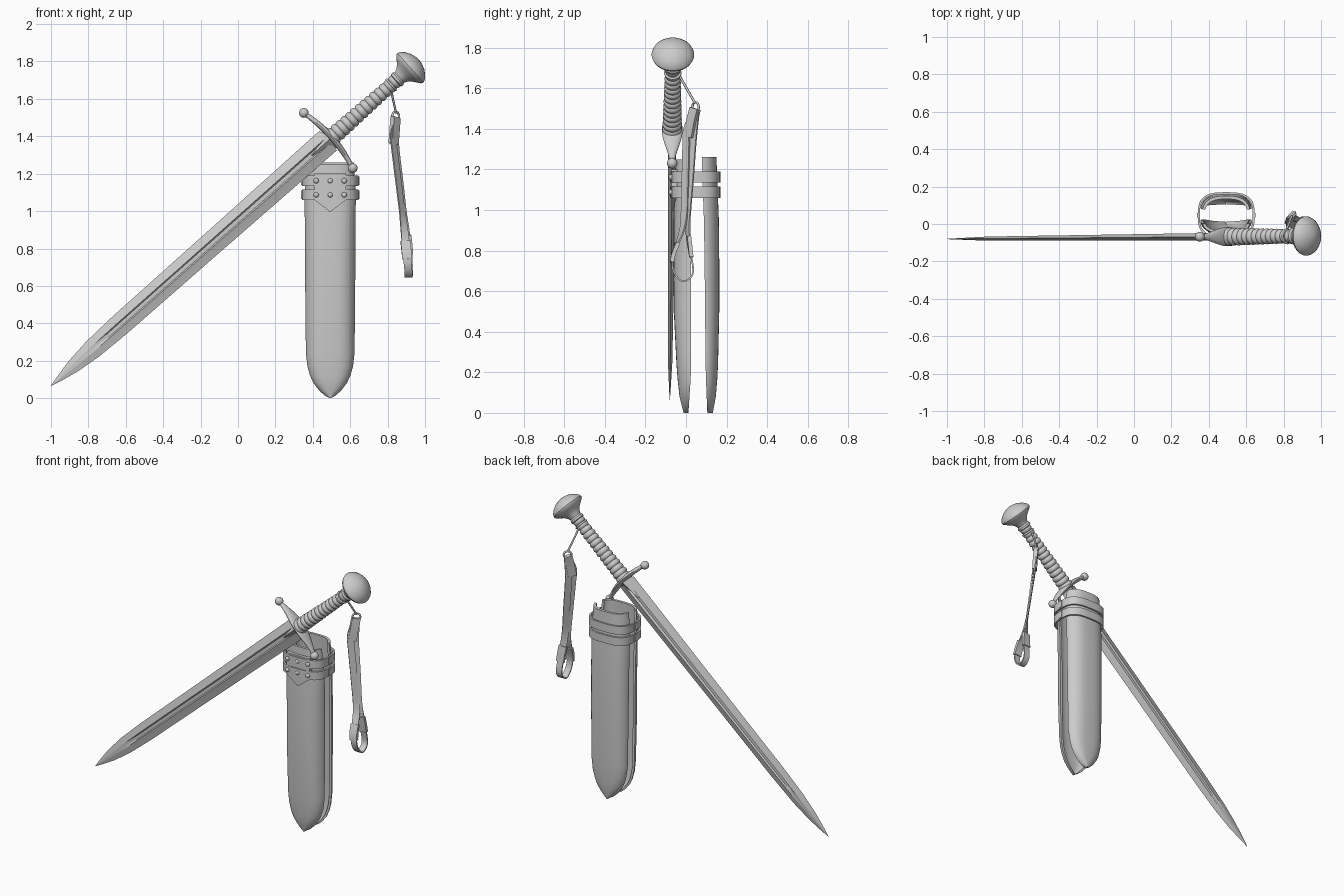
import bpy, bmesh, math
from mathutils import Matrix, Vector

cube = bpy.data.objects.get("Cube")
if cube:
    bpy.data.objects.remove(cube, do_unlink=True)

grey = bpy.data.materials.new("plain_grey")
grey.use_nodes = True
grey.diffuse_color = (0.6, 0.6, 0.6, 1)
grey.node_tree.nodes["Principled BSDF"].inputs["Base Color"].default_value = (0.6, 0.6, 0.6, 1)

# Sword frame: local z runs from tip to pommel, local x across the blade
axis = Vector((0.749, 0.006, 0.663)).normalized()
across = Vector((-0.663, 0, 0.749)).normalized()
SWORD = Matrix((across, axis.cross(across), axis)).transposed().to_4x4()
SWORD.translation = (-1, -0.08, 0.065)
WORLD = Matrix()
CX = 0.493  # scabbard centre line


def finish(name, bm, frame=WORLD):
    bmesh.ops.recalc_face_normals(bm, faces=bm.faces)
    mesh = bpy.data.meshes.new(name)
    bm.to_mesh(mesh)
    bm.free()
    mesh.materials.append(grey)
    obj = bpy.data.objects.new(name, mesh)
    obj.matrix_world = frame
    bpy.context.collection.objects.link(obj)
    bpy.ops.object.select_all(action="DESELECT")
    obj.select_set(True)
    bpy.context.view_layer.objects.active = obj
    bpy.ops.object.shade_smooth_by_angle(angle=math.radians(38))
    return obj


def loft(name, rings, frame=WORLD, wrap=False):
    """Skin closed rings of equal size; cap the ends unless wrapped."""
    bm = bmesh.new()
    rows = [[bm.verts.new(p) for p in ring] for ring in rings]
    n = len(rows[0])
    pairs = list(zip(rows, rows[1:])) + ([(rows[-1], rows[0])] if wrap else [])
    for a, b in pairs:
        for i in range(n):
            j = (i + 1) % n
            bm.faces.new((a[i], a[j], b[j], b[i]))
    if not wrap:
        bm.faces.new(rows[0])
        bm.faces.new(rows[-1])
    return finish(name, bm, frame)


def lathe(name, profile, frame, sides=32):
    angles = [math.tau * i / sides for i in range(sides)]
    return loft(name, [[(r * math.cos(a), r * math.sin(a), z) for a in angles]
                       for r, z in profile], frame)


def ball(name, centre, radius, frame=WORLD, squash=1):
    bm = bmesh.new()
    bmesh.ops.create_uvsphere(bm, u_segments=20, v_segments=12, radius=radius)
    bmesh.ops.scale(bm, vec=(1, squash, 1), verts=bm.verts)
    bmesh.ops.translate(bm, vec=centre, verts=bm.verts)
    return finish(name, bm, frame)


def interp(table, t):
    for (a, u), (b, v) in zip(table, table[1:]):
        if t <= b:
            return u + (v - u) * max(0, t - a) / (b - a)
    return table[-1][1]


def smooth_path(points, steps=8):
    """Catmull-Rom samples through the points."""
    p = [Vector(q) for q in points]
    p = [2 * p[0] - p[1]] + p + [2 * p[-1] - p[-2]]
    out = []
    for a, b, c, d in zip(p, p[1:], p[2:], p[3:]):
        for k in range(steps):
            t = k / steps
            out.append(0.5 * (2 * b + (c - a) * t + (2 * a - 5 * b + 4 * c - d) * t * t
                              + (3 * b - a - 3 * c + d) * t ** 3))
    return out + [p[-2]]


def tangent(path, i):
    return (path[min(i + 1, len(path) - 1)] - path[max(i - 1, 0)]).normalized()


# Blade with a fuller down each face
half_width = [(0, 0.001), (0.06, 0.016), (0.16, 0.037), (0.3, 0.053), (0.5, 0.06),
              (1.2, 0.064), (1.98, 0.07)]
blade = []
for s in (0, 0.03, 0.06, 0.1, 0.16, 0.23, 0.3, 0.36, 0.42, 0.5, 0.8, 1.2, 1.6, 1.98):
    w = interp(half_width, s)
    t = interp([(0, 0.001), (0.3, 0.011), (1.98, 0.021)], s)
    floor = t * interp([(0.28, 1), (0.42, 0.35)], s)
    side = [(w, 0), (0.36 * w, t * 0.85), (0.27 * w, t), (0.16 * w, floor), (-0.16 * w, floor),
            (-0.27 * w, t), (-0.36 * w, t * 0.85)]
    blade.append([(x, y, s) for x, y in side] + [(-x, -y, s) for x, y in side])
loft("blade", blade, SWORD)
loft("blade_collar", [[(a * x, b * y, s) for x, y in ((1, 0), (0, 1), (-1, 0), (0, -1))]
                      for s, a, b in ((1.86, 0.005, 0.012), (1.99, 0.06, 0.038))], SWORD)

# Leaf-shaped crossguard, bowed toward the pommel, with ball ends
guard = []
for i in range(25):
    u = -1 + i / 12
    leaf = 1 - u * u
    guard.append([(0.195 * u, (0.013 + 0.038 * leaf ** 2) * math.cos(a),
                   1.98 + 0.025 * leaf + (0.011 + 0.006 * leaf) * math.sin(a))
                  for a in [math.tau * k / 16 for k in range(16)]])
loft("crossguard", guard, SWORD)
for side in (-1, 1):
    ball("guard_ball", (0.197 * side, 0, 1.98), 0.026, SWORD)

# Ribbed grip
RIBS, STEPS = 14, 8
grip = []
for i in range(RIBS * STEPS + 1):
    t = i / (RIBS * STEPS)
    bump = abs(math.sin(math.pi * i / STEPS)) ** 0.7
    grip.append((0.041 - 0.011 * t + 0.008 * bump, 2.0 + 0.47 * t))
lathe("grip", grip, SWORD)

# Mushroom pommel
lathe("pommel", [(0.03, 2.455), (0.043, 2.465), (0.044, 2.478), (0.037, 2.488), (0.044, 2.505),
                 (0.06, 2.524), (0.084, 2.542), (0.101, 2.555), (0.105, 2.566), (0.1, 2.58),
                 (0.082, 2.6), (0.055, 2.617), (0.025, 2.627), (0.002, 2.63)], SWORD, 40)

# Scabbard: two curved shells facing each other
shell_width = [(0, 0.004), (0.015, 0.03), (0.04, 0.058), (0.08, 0.089), (0.12, 0.108),
               (0.17, 0.122), (0.24, 0.13), (0.5, 0.133), (1.1, 0.137), (1.25, 0.126)]
U = [math.sin(math.pi / 2 * k / 12) for k in range(-12, 13)]


def shell(name, top, edge, centre):
    rings = []
    for z in [q[0] for q in shell_width[:-1]] + [0.32, 0.75, 0.95, top]:
        w, e, c = interp(shell_width, z), interp(edge, z), interp(centre, z)
        inset = min(0.016, w * 0.4)
        inner = c + math.copysign(min(0.017, abs(e - c) * 0.5), e - c)
        rows = []
        for half, deep, order in ((w, c, U), (w - inset, inner, U[::-1])):
            rows += [(CX + half * u, e + (deep - e) * max(0, 1 - abs(u) ** 3) ** 0.6, z)
                     for u in order]
        rings.append(rows)
    rings.sort(key=lambda r: r[0][2])
    return loft(name, rings)


shell("scabbard_front", 1.25, [(0, 0.012), (0.2, 0.025), (0.9, 0.025), (1.25, 0.002)],
      [(0, -0.012), (0.08, -0.032), (0.2, -0.045), (0.5, -0.06), (0.9, -0.062), (1.25, -0.052)])
shell("scabbard_back", 1.26, [(0, 0.105), (0.2, 0.097), (0.9, 0.09), (1.25, 0.078)],
      [(0, 0.132), (0.08, 0.147), (0.2, 0.157), (0.5, 0.164), (0.9, 0.164), (1.25, 0.15)])


# Straps around the mouth of the scabbard
def power(v):
    return math.copysign(abs(v) ** 0.667, v)


def band(name, low, high, grow=0.0):
    rings = []
    for i in range(64):
        a = math.tau * i / 64
        c, s = power(math.cos(a)), power(math.sin(a))
        ring = []
        for off, z in ((0, low), (0, high), (-0.011, high), (-0.011, low)):
            k = off + grow
            ring.append((CX + (0.152 + k) * c, 0.046 + (0.124 + k) * s, z))
        rings.append(ring)
    return loft(name, rings, wrap=True)


for low in (1.06, 1.135):
    band("scabbard_strap", low, low + 0.055)
    for x in (-0.075, 0, 0.075):
        ball("strap_stud", (CX + x, -0.075, low + 0.027), 0.014, squash=0.75)
    for side in (-1, 1):  # loops covering the gap at each side
        loft("strap_keeper", [[(CX + side * x, y, z) for x, z in
                               ((0.141, low + 0.005), (0.156, low + 0.005),
                                (0.156, low + 0.05), (0.141, low + 0.05))]
                              for y in (0.035, 0.06)])

# Pointed leather flap under the straps
loft("strap_flap", [[(CX + x, y, z) for x, z in
                     ((-0.085, 1.2), (-0.085, 1.06), (0, 0.995), (0.085, 1.06), (0.085, 1.2))]
                    for y in (-0.072, -0.045)])

# Wrist strap: cord on the grip, ring, looped ribbon
cord = smooth_path([(0.815, -0.04, 1.685), (0.82, -0.02, 1.64), (0.835, 0.02, 1.57),
                    (0.845, 0.045, 1.525)])
rings = []
for i, p in enumerate(cord):
    t = tangent(cord, i)
    n = t.cross(Vector((1, 0, 0))).normalized()
    b = t.cross(n)
    rings.append([p + 0.006 * (n * math.cos(a) + b * math.sin(a))
                  for a in [math.tau * k / 10 for k in range(10)]])
loft("wrist_cord", rings)


def torus(name, centre, major, minor, frame, sides=32):
    place = Matrix.Translation(centre) @ frame
    loft(name, [[((major + minor * math.cos(b)) * math.cos(a),
                  (major + minor * math.cos(b)) * math.sin(a), minor * math.sin(b))
                 for b in [math.tau * k / 10 for k in range(10)]]
                for a in [math.tau * k / sides for k in range(sides)]], place, wrap=True)


torus("wrist_ring", (0.843, 0.047, 1.507), 0.024, 0.006,
      Matrix.Rotation(0.7, 4, "Z") @ Matrix.Rotation(math.pi / 2, 4, "X"))
torus("cord_wrap", SWORD @ Vector((0, 0, 2.43)), 0.037, 0.006, SWORD.to_3x3().to_4x4())


def ribbon(name, path, width, thick, twist):
    rows = []
    for i, p in enumerate(path):
        angle = twist * min(1, max(0, (p.z - 0.75) / 0.25))
        t = tangent(path, i)
        w = Vector((math.cos(angle), math.sin(angle), 0))
        w = (w - t * w.dot(t)).normalized()
        n = t.cross(w)
        rows.append([p + w * width * a + n * thick * b
                     for a, b in ((1, 1), (-1, 1), (-1, -1), (1, -1))])
    return loft(name, rows)


strap = smooth_path([(0.842, 0.047, 1.485), (0.83, 0.005, 1.4), (0.84, 0, 1.3), (0.865, -0.005, 1.1),
                     (0.887, -0.015, 0.92), (0.902, -0.065, 0.77), (0.91, -0.058, 0.69),
                     (0.912, -0.012, 0.648), (0.914, 0.034, 0.69), (0.908, 0.022, 0.8),
                     (0.89, 0.006, 0.95), (0.868, 0.02, 1.15), (0.845, 0.035, 1.35),
                     (0.842, 0.05, 1.49)])
ribbon("wrist_strap", strap, 0.021, 0.004, 0.85)
for name, i in (("cuff_left", 36), ("cuff_right", 70)):
    ribbon(name, strap[i:i + 7], 0.026, 0.01, 0.3)
knot = smooth_path([(0.842, 0.045, 1.5), (0.838, 0.03, 1.44), (0.832, 0.015, 1.36)], 4)
ribbon("strap_knot", knot, 0.026, 0.014, 0.85)
